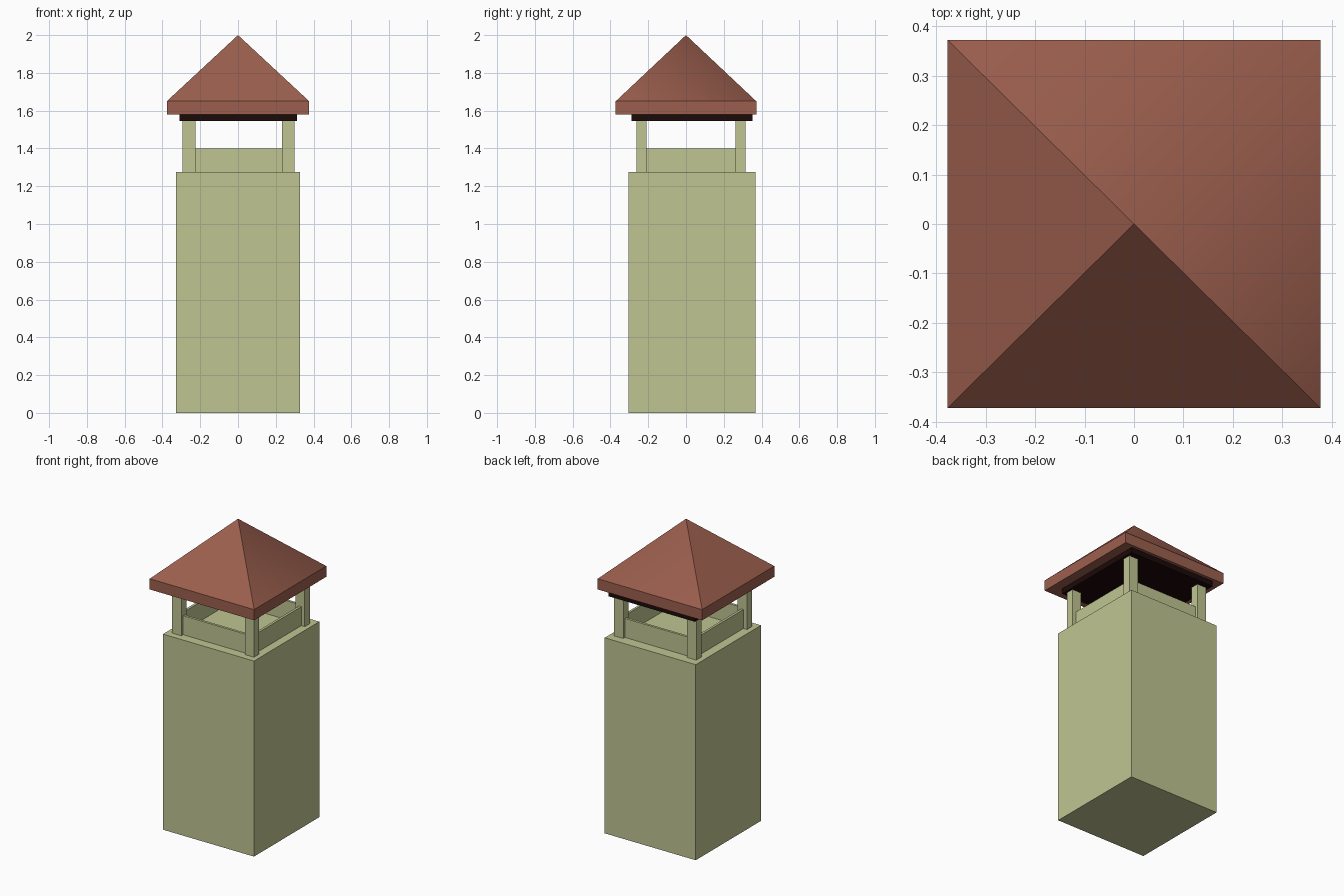
import bpy, bmesh

if "Cube" in bpy.data.objects:
    bpy.data.objects.remove(bpy.data.objects["Cube"])


def material(name, rgb):
    lin = [((c / 255 + 0.055) / 1.055) ** 2.4 if c > 10 else c / 255 / 12.92 for c in rgb]
    m = bpy.data.materials.new(name)
    m.diffuse_color = (*lin, 1)
    m.use_nodes = True
    m.node_tree.nodes["Principled BSDF"].inputs["Base Color"].default_value = m.diffuse_color
    return m


plaster = material("pale_green_plaster", (192, 197, 146))
tile = material("red_brown_roof", (156, 95, 78))
dark = material("dark_soffit", (28, 9, 9))


def finish(name, bm, mat):
    bmesh.ops.recalc_face_normals(bm, faces=bm.faces)
    me = bpy.data.meshes.new(name)
    bm.to_mesh(me)
    bm.free()
    me.materials.append(mat)
    ob = bpy.data.objects.new(name, me)
    bpy.context.collection.objects.link(ob)
    return ob


def box(name, x, y, z, mat):
    bm = bmesh.new()
    bmesh.ops.create_cube(bm, size=1)
    for v in bm.verts:
        v.co = [r[0] if c < 0 else r[1] for c, r in zip(v.co, (x, y, z))]
    return finish(name, bm, mat)


# Chimney shaft
SHAFT_TOP = 1.276
box("shaft", (-0.328, 0.329), (-0.305, 0.368), (0, SHAFT_TOP), plaster)

# Corner posts holding up the cap
post_x = {"left": (-0.294, -0.226), "right": (0.233, 0.299)}
post_y = {"front": (-0.262, -0.209), "back": (0.261, 0.314)}
for xn, xr in post_x.items():
    for yn, yr in post_y.items():
        box(f"post_{yn}_{xn}", xr, yr, (SHAFT_TOP, 1.546), plaster)

# Thin low walls between the posts
T = 0.008
wall_z = (SHAFT_TOP, 1.4)
for yn, yr in post_y.items():
    c = sum(yr) / 2
    box(f"wall_{yn}", (-0.226, 0.233), (c - T, c + T), wall_z, plaster)
for xn, xr in post_x.items():
    c = sum(xr) / 2
    box(f"wall_{xn}", (c - T, c + T), (-0.209, 0.261), wall_z, plaster)

# Dark plate under the roof
box("soffit", (-0.311, 0.313), (-0.288, 0.352), (1.545, 1.582), dark)

# Pyramid roof with a straight fascia
bm = bmesh.new()
corners = [(-1, -1), (1, -1), (1, 1), (-1, 1)]
low, high = [[bm.verts.new((0.377 * sx, 0.372 * sy, z)) for sx, sy in corners]
             for z in (1.58, 1.65)]
apex = bm.verts.new((0, 0, 2))
bm.faces.new(low)
for i in range(4):
    j = (i + 1) % 4
    bm.faces.new((low[i], low[j], high[j], high[i]))
    bm.faces.new((high[i], high[j], apex))
# Only the back right hip is softly shaded
for f in bm.faces:
    f.smooth = True
for e in bm.edges:
    e.smooth = apex in e.verts and high[2] in e.verts
finish("roof", bm, tile)
